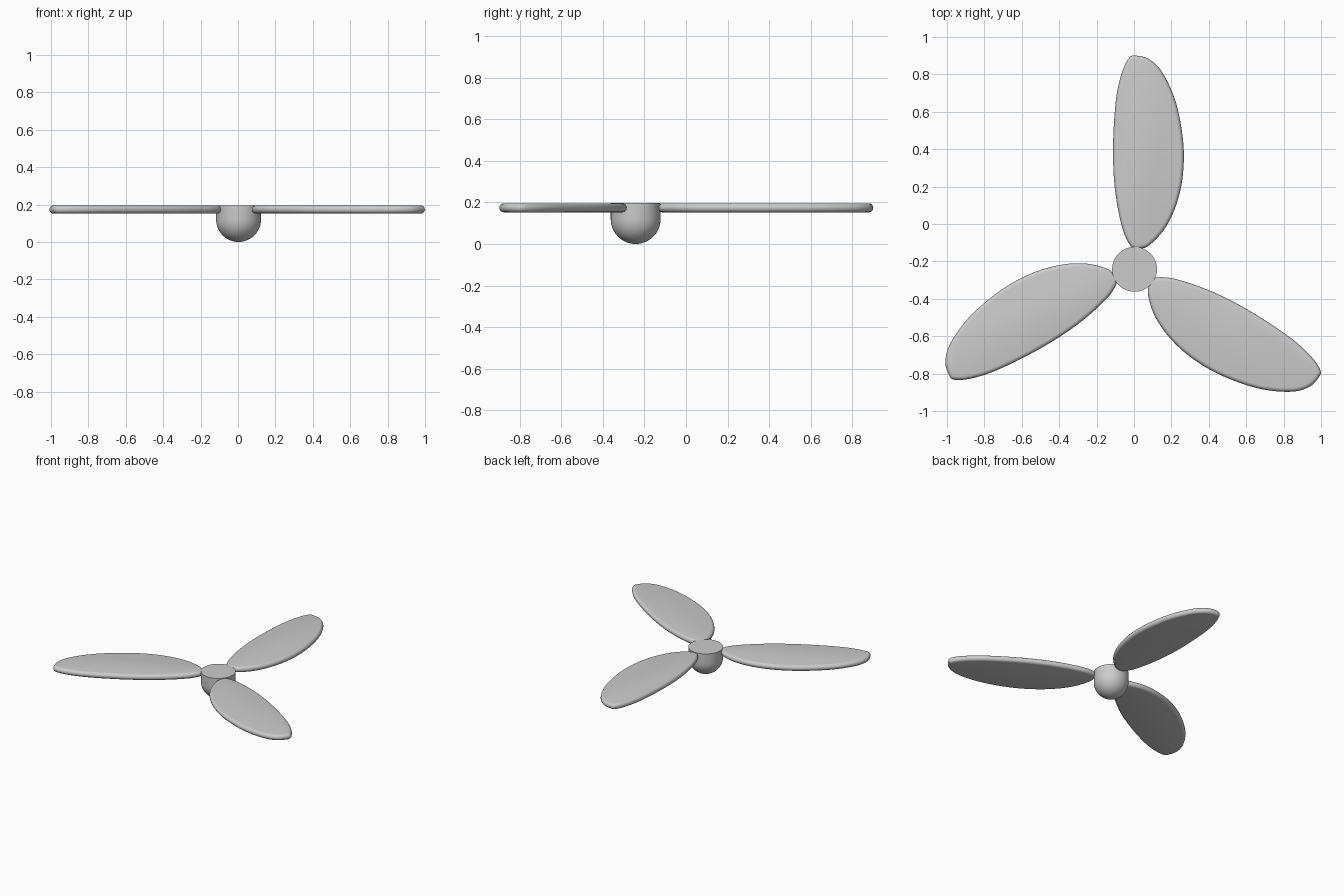
import bpy, bmesh, math
from mathutils import Vector, Matrix

if "Cube" in bpy.data.objects:
    bpy.data.objects.remove(bpy.data.objects["Cube"])

HUB = Vector((0.003, -0.242, 0))
HUB_R, TOP, BOTTOM = 0.12, 0.195, 0.152

grey = bpy.data.materials.new("plain grey")
grey.diffuse_color = (0.6, 0.6, 0.6, 1)
grey.use_nodes = True
grey.node_tree.nodes["Principled BSDF"].inputs["Base Color"].default_value = grey.diffuse_color


def finish(bm, name):
    bmesh.ops.recalc_face_normals(bm, faces=bm.faces)
    mesh = bpy.data.meshes.new(name)
    bm.to_mesh(mesh)
    bm.free()
    mesh.materials.append(grey)
    obj = bpy.data.objects.new(name, mesh)
    bpy.context.collection.objects.link(obj)
    bpy.ops.object.select_all(action='DESELECT')
    obj.select_set(True)
    bpy.context.view_layer.objects.active = obj
    bpy.ops.object.shade_smooth_by_angle(angle=math.radians(40))
    return obj


def smooth_loop(points, steps=6):
    """Closed Catmull-Rom loop through the points."""
    n, out = len(points), []
    for i in range(n):
        a, b, c, d = (Vector(points[(i + k) % n]) for k in (-1, 0, 1, 2))
        for s in range(steps):
            t = s / steps
            out.append(0.5 * (2 * b + (c - a) * t + (2 * a - 5 * b + 4 * c - d) * t * t
                              + (3 * b - a - 3 * c + d) * t ** 3))
    return out


# Blade outline, clockwise from the tip, measured from the hub centre
OUTLINE = [(0.005, 1.142), (0.08, 1.122), (0.153, 1.045), (0.223, 0.885),
           (0.261, 0.67), (0.256, 0.485), (0.219, 0.333), (0.160, 0.215),
           (0.085, 0.133), (0.04, 0.111), (0.0, 0.110), (-0.027, 0.133),
           (-0.061, 0.205), (-0.094, 0.35), (-0.112, 0.51), (-0.114, 0.70),
           (-0.099, 0.91), (-0.070, 1.045), (-0.032, 1.127)]


def blade(name, angle):
    loop = smooth_loop(OUTLINE)
    n = len(loop)
    r, mid = (TOP - BOTTOM) / 2, (TOP + BOTTOM) / 2
    inward = []
    for i in range(n):
        t = (loop[(i + 1) % n] - loop[i - 1]).normalized()
        inward.append(Vector((t.y, -t.x)))
    bm = bmesh.new()
    # Half-round rim from top to bottom
    rings = []
    for k in range(9):
        a = math.pi * (0.5 - k / 8)
        ring = []
        for p, q in zip(loop, inward):
            v = p + q * r * (1 - math.cos(a))
            ring.append(bm.verts.new((v.x, v.y, mid + r * math.sin(a))))
        rings.append(ring)
    for u, w in zip(rings, rings[1:]):
        for i in range(n):
            j = (i + 1) % n
            bm.faces.new((u[i], u[j], w[j], w[i]))
    # Flat top and underside
    bm.faces.new(rings[0])
    bm.faces.new(rings[-1][::-1])
    bm.transform(Matrix.Translation(HUB) @ Matrix.Rotation(angle, 4, 'Z'))
    return finish(bm, name)


for name, deg in (("back_blade", 0), ("left_blade", 120), ("right_blade", -120)):
    blade(name, math.radians(deg))

# Hub: flat cap, straight collar, round underside
bm = bmesh.new()
profile = [(0, TOP + 0.001), (HUB_R, TOP + 0.001)]
profile += [(HUB_R * math.cos(a), HUB_R * (1 - math.sin(a)))
            for a in (math.pi / 2 * k / 12 for k in range(13))]
verts = [bm.verts.new((x, 0, z)) for x, z in profile]
edges = [bm.edges.new(e) for e in zip(verts, verts[1:])]
bmesh.ops.spin(bm, geom=verts + edges, cent=(0, 0, 0), axis=(0, 0, 1),
               angle=2 * math.pi, steps=48, use_duplicate=False)
bmesh.ops.remove_doubles(bm, verts=bm.verts, dist=1e-4)
bm.transform(Matrix.Translation(HUB))
finish(bm, "hub")
